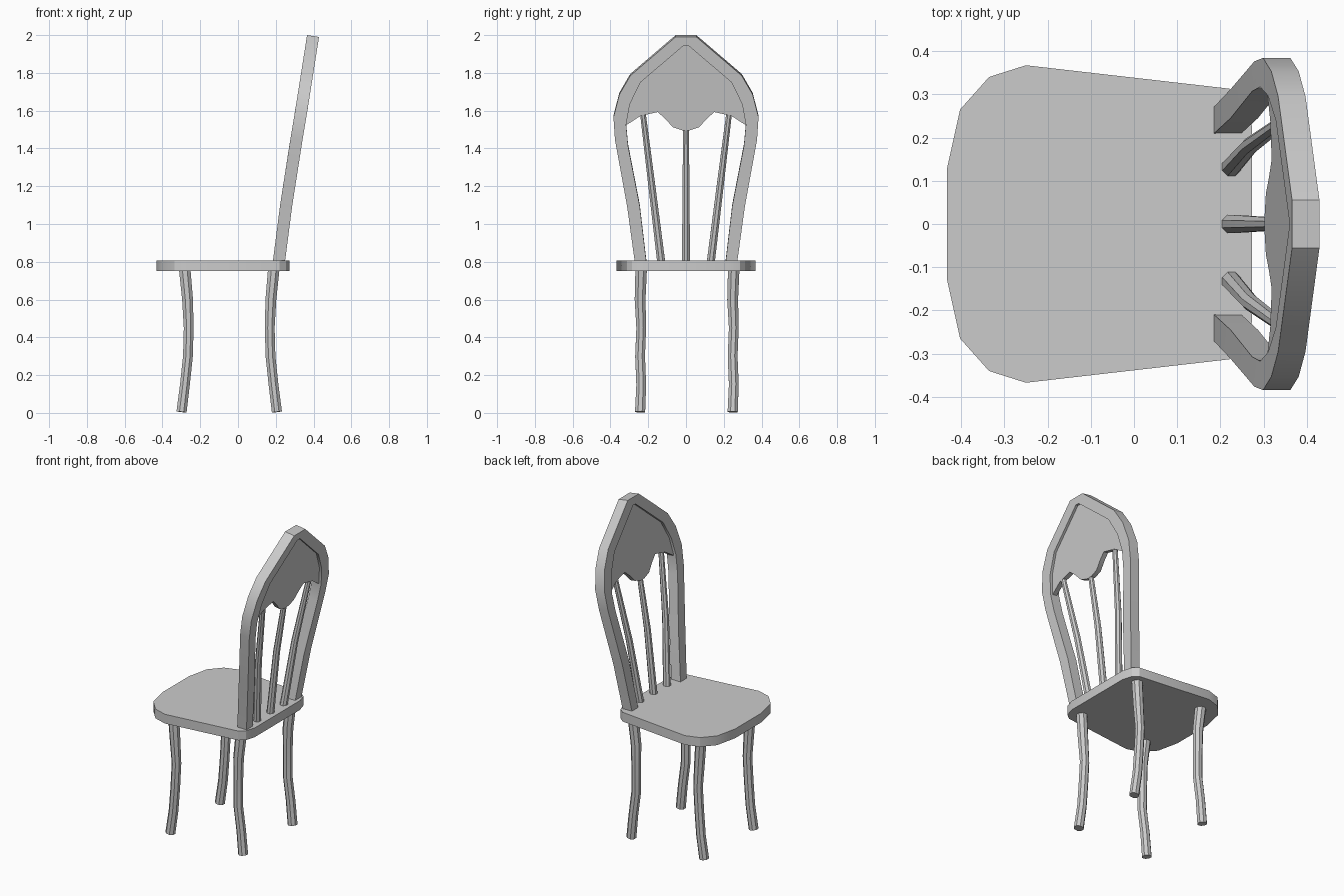
import bpy, math
from mathutils import Vector

if "Cube" in bpy.data.objects:
    bpy.data.objects.remove(bpy.data.objects["Cube"])

TILT = math.radians(8.5)
NORMAL = Vector((math.cos(TILT), 0, -math.sin(TILT)))


def make(name, verts, faces):
    me = bpy.data.meshes.new(name)
    me.from_pydata([tuple(v) for v in verts], [], faces)
    me.update()
    ob = bpy.data.objects.new(name, me)
    bpy.context.collection.objects.link(ob)
    bpy.ops.object.select_all(action='DESELECT')
    ob.select_set(True)
    bpy.context.view_layer.objects.active = ob
    bpy.ops.object.mode_set(mode='EDIT')
    bpy.ops.mesh.select_all(action='SELECT')
    bpy.ops.mesh.normals_make_consistent(inside=False)
    bpy.ops.object.mode_set(mode='OBJECT')
    bpy.ops.object.shade_smooth_by_angle(angle=math.radians(30))
    return ob


def skin(name, rings, closed_ends=True):
    """Join equal-sized vertex rings into a capped solid."""
    n = len(rings[0])
    verts = [v for r in rings for v in r]
    faces = [(i * n + j, i * n + (j + 1) % n, (i + 1) * n + (j + 1) % n, (i + 1) * n + j)
             for i in range(len(rings) - 1) for j in range(n)]
    last = (len(rings) - 1) * n
    faces += [tuple(range(n))[::-1], tuple(range(last, last + n))]
    return make(name, verts, faces)


def tube(name, path, radii, sides):
    rings = []
    for i, p in enumerate(path):
        d = (Vector(path[min(i + 1, len(path) - 1)]) - Vector(path[max(i - 1, 0)])).normalized()
        u = Vector((0, 1, 0)).cross(d).normalized()
        w = d.cross(u)
        rings.append([Vector(p) + radii[i] * (math.cos(a) * u + math.sin(a) * w)
                      for a in (2 * math.pi * (k + .5) / sides for k in range(sides))])
    return skin(name, rings)


def back_point(y, z, depth=0.0):
    """Point on the reclined back; depth runs through its thickness."""
    keys = [(0.7, .203), (0.81, .218), (1.2, .268), (1.6, .335), (2.0, .398)]
    for (z0, x0), (z1, x1) in zip(keys, keys[1:]):
        if z <= z1:
            break
    x = x0 + (x1 - x0) * (z - z0) / (z1 - z0)
    return Vector((x, y, z)) + NORMAL * depth


def mirrored(half):
    """Continue a +y half list onto the -y side."""
    return half + [(-y, z) for y, z in reversed(half) if y > 0]


# Seat: rounded trapezoid slab
side = [(-.432, .13), (-.402, .265), (-.335, .34), (-.25, .367),
        (.22, .313), (.255, .285), (.273, .225)]
outline = side + [(x, -y) for x, y in reversed(side)]
skin("seat", [[(x, y, z) for x, y in outline] for z in (.75, .808)])

# Bowed back frame: paired outer and inner outlines with rectangular section
outer = mirrored([(.268, .78), (.312, 1.1), (.376, 1.45), (.384, 1.57), (.353, 1.69),
                  (.295, 1.79), (.055, 1.995)])
inner = mirrored([(.207, .78), (.245, 1.1), (.307, 1.42), (.317, 1.53), (.297, 1.64),
                  (.24, 1.755), (.012, 1.95)])
skin("back_frame", [[back_point(*o, -.032), back_point(*o, .032),
                     back_point(*i, .032), back_point(*i, -.032)]
                    for o, i in zip(outer, inner)])

# Panel filling the arch, with a scalloped lower edge
edge = mirrored([(.325, 1.52), (.305, 1.65), (.25, 1.765), (.015, 1.96)])
scallop = [(-.24, 1.575), (-.15, 1.595), (-.11, 1.56), (-.07, 1.515), (-.02, 1.498)]
edge += scallop + [(-y, z) for y, z in reversed(scallop)]
skin("back_panel", [[back_point(y, z, d) for y, z in edge] for d in (-.016, .016)])

# Fanned spindles
for name, y0, y1, top in (("left", .13, .23, 1.6), ("middle", 0, 0, 1.53), ("right", -.13, -.23, 1.6)):
    zs = [.79, 1.2, top]
    path = [back_point(y0 + (y1 - y0) * (z - .79) / (top - .79), z, .008 if z < 1 else 0) for z in zs]
    tube(name + "_spindle", path, [.023, .02, .016], 8)

# Gently bowed legs
bow = [(.77, 0), (.6, -.016), (.45, -.022), (.3, -.018), (.15, -.002), (.005, .016)]
for end, x0, s in (("front", -.283, -1), ("back", .19, 1)):
    for label, y in (("left", .25), ("right", -.24)):
        path = [(x0 + s * b, y + .003 * (-1) ** k, z) for k, (z, b) in enumerate(bow)]
        tube(f"{end}_{label}_leg", path, [.033, .031, .028, .028, .028, .029], 8)
